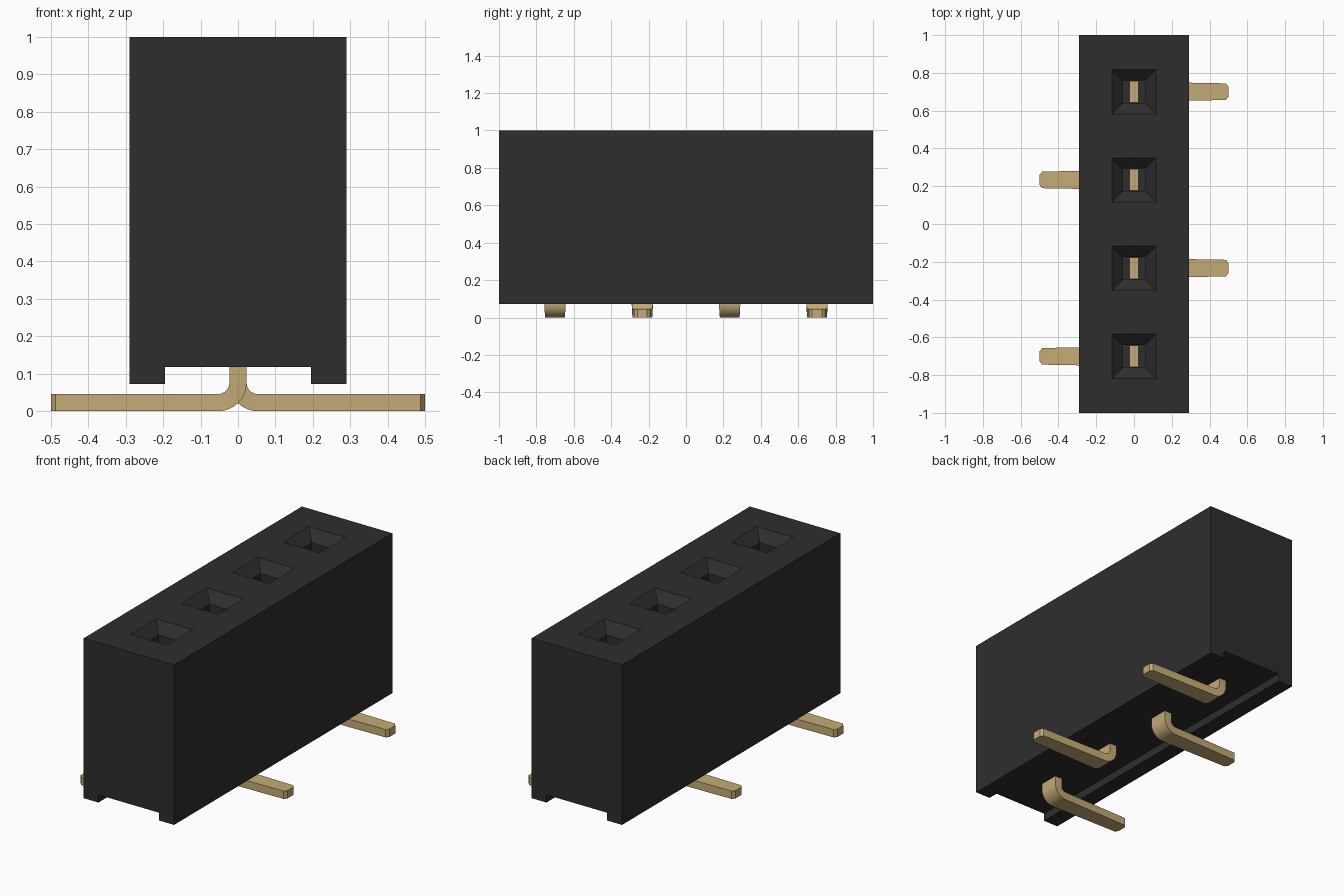
import bpy
import bmesh
from math import cos, sin, pi, radians

if "Cube" in bpy.data.objects:
    bpy.data.objects.remove(bpy.data.objects["Cube"], do_unlink=True)


def material(name, rgb, roughness):
    mat = bpy.data.materials.new(name)
    mat.use_nodes = True
    mat.diffuse_color = (*rgb, 1)
    bsdf = mat.node_tree.nodes["Principled BSDF"]
    bsdf.inputs["Base Color"].default_value = (*rgb, 1)
    bsdf.inputs["Roughness"].default_value = roughness
    return mat


black = material("black plastic", (0.027, 0.027, 0.027), 0.6)
gold = material("pale gold metal", (0.56, 0.41, 0.18), 0.5)


def finish(bm, name, mat):
    bmesh.ops.recalc_face_normals(bm, faces=bm.faces)
    mesh = bpy.data.meshes.new(name)
    bm.to_mesh(mesh)
    bm.free()
    mesh.materials.append(mat)
    obj = bpy.data.objects.new(name, mesh)
    bpy.context.collection.objects.link(obj)
    return obj


def loft(bm, rings):
    """Skin matching rings of points and cap both ends."""
    rows = [[bm.verts.new(p) for p in ring] for ring in rings]
    n = len(rows[0])
    for a, b in zip(rows, rows[1:]):
        for i in range(n):
            j = (i + 1) % n
            bm.faces.new((a[i], a[j], b[j], b[i]))
    bm.faces.new(rows[0])
    bm.faces.new(rows[-1])


PITCH = 0.467
SLOTS = [(i - 1.5) * PITCH for i in range(4)]
FLOOR = 0.45

# Housing: grooved profile extruded along the row
half, foot, base, ceiling = 0.29, 0.195, 0.073, 0.118
right_side = [(foot, ceiling), (foot, base), (half, base), (half, 1)]
profile = right_side + [(-x, z) for x, z in reversed(right_side)]
bm = bmesh.new()
loft(bm, [[(x, y, z) for x, z in profile] for y in (-1, 1)])
housing = finish(bm, "housing", black)

# Sockets: square funnels leading into straight square holes
bm = bmesh.new()
for y in SLOTS:
    sections = [(0.06, FLOOR), (0.06, 0.943), (0.117, 1.0), (0.117, 1.05)]
    loft(bm, [[(-h, y - h, z), (h, y - h, z), (h, y + h, z), (-h, y + h, z)]
              for h, z in sections])
cutter = finish(bm, "socket_cutter", black)
cutter.hide_render = True
cut = housing.modifiers.new("sockets", "BOOLEAN")
cut.operation = "DIFFERENCE"
cut.solver = "EXACT"
cut.object = cutter
bpy.context.view_layer.objects.active = housing
bpy.ops.object.modifier_apply(modifier=cut.name)
bpy.data.objects.remove(cutter, do_unlink=True)


def contact(name, y, side):
    """Bent flat pin: upright post, rounded bend, tapered foot."""
    t, r, w = 0.023, 0.03, 0.057
    cx, cz = t + r, 2 * t + r
    # Each station: inner point, outer point, half width
    stations = [((t, FLOOR + 0.1), (-t, FLOOR + 0.1), w)]
    for i in range(9):
        a = pi + i * pi / 16
        inner, outer = [(cx + k * cos(a), cz + k * sin(a)) for k in (r, r + 2 * t)]
        stations.append((inner, outer, w - 0.005 * i / 8))
    for x, h in ((0.487, 0.044), (0.5, 0.026)):
        stations.append(((x, 2 * t), (x, 0), h))
    bm = bmesh.new()
    loft(bm, [[(side * p[0], y + s * h, p[1])
               for p, s in ((a, -1), (a, 1), (b, 1), (b, -1))]
              for a, b, h in stations])
    return finish(bm, name, gold)


# Contacts: feet alternate between the two sides
for i, y in enumerate(SLOTS):
    pin = contact(f"contact_pin_{i + 1}", y, 1 if i % 2 else -1)
    bpy.ops.object.select_all(action="DESELECT")
    pin.select_set(True)
    bpy.context.view_layer.objects.active = pin
    bpy.ops.object.shade_smooth_by_angle(angle=radians(25))
